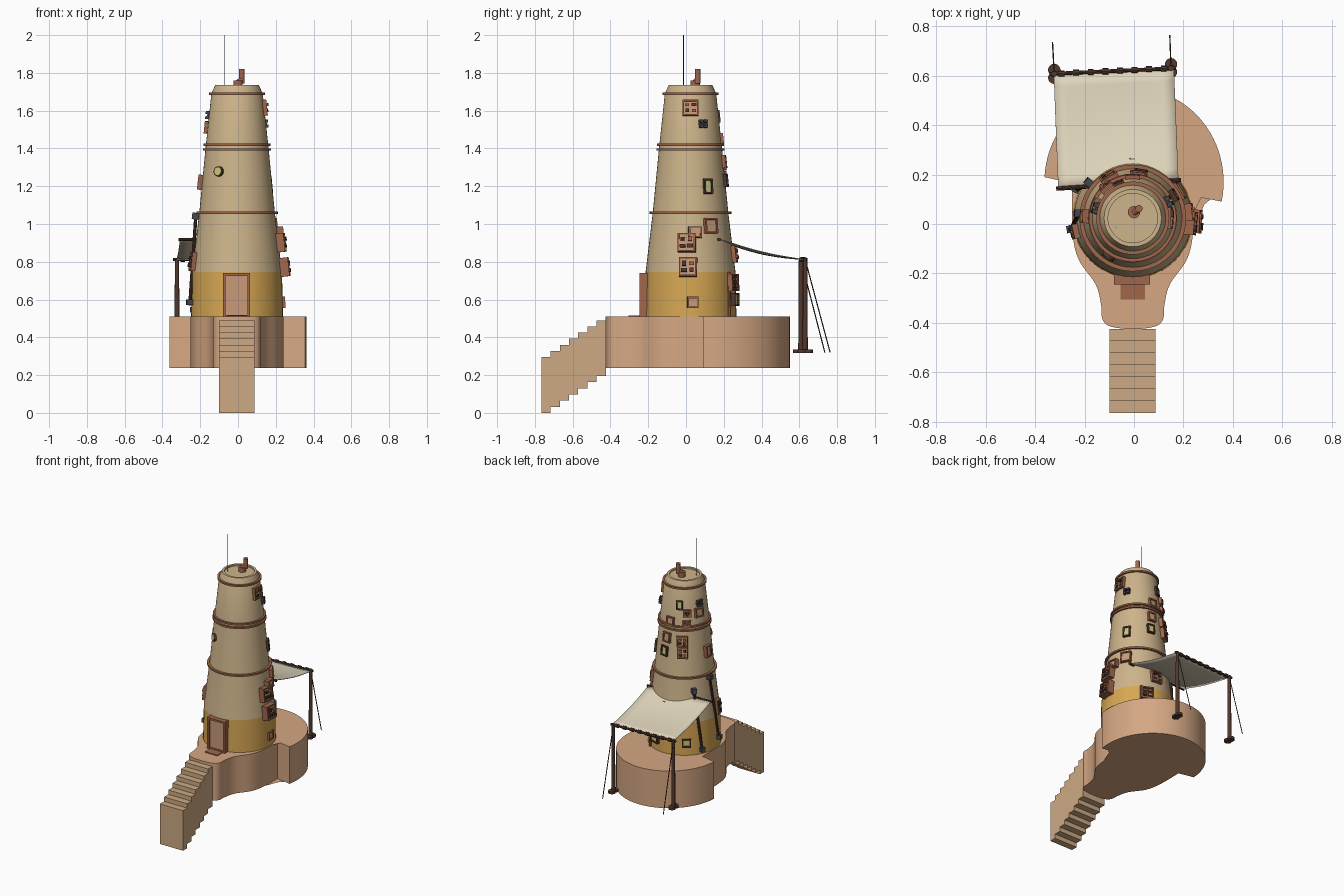
import bpy, bmesh, math, random
from mathutils import Matrix, Vector

if "Cube" in bpy.data.objects:
    bpy.data.objects.remove(bpy.data.objects["Cube"])
random.seed(4)
CX, CY = -0.005, 0.024          # tower axis


def mat(name, r, g, b):
    m = bpy.data.materials.new(name)
    m.diffuse_color = (r ** 2.2, g ** 2.2, b ** 2.2, 1)
    m.use_nodes = True
    m.node_tree.nodes["Principled BSDF"].inputs["Base Color"].default_value = m.diffuse_color
    return m


TAN = mat("tan_plaster", .80, .70, .54)
OCHRE = mat("ochre_paint", .84, .65, .33)
CLAY = mat("clay", .83, .65, .51)
STONE = mat("stair_stone", .80, .66, .51)
WOOD = mat("red_wood", .62, .40, .30)
PALE = mat("pale_wood", .78, .60, .47)
DARK = mat("dark_wood", .32, .23, .19)
METAL = mat("dark_metal", .27, .29, .32)
CLOTH = mat("cloth", .87, .83, .73)
GLASS = mat("yellow_glass", .78, .77, .48)


def finish(bm, name, *mats, smooth=True):
    bmesh.ops.recalc_face_normals(bm, faces=bm.faces)
    me = bpy.data.meshes.new(name)
    bm.to_mesh(me)
    bm.free()
    ob = bpy.data.objects.new(name, me)
    bpy.context.collection.objects.link(ob)
    for m in mats:
        me.materials.append(m)
    if smooth:
        bpy.ops.object.select_all(action='DESELECT')
        ob.select_set(True)
        bpy.context.view_layer.objects.active = ob
        bpy.ops.object.shade_smooth_by_angle(angle=math.radians(35))
    return ob


def box(bm, c, s, mi=0, M=Matrix()):
    r = bmesh.ops.create_cube(bm, size=1, matrix=M @ Matrix.Translation(c) @ Matrix.Diagonal((*s, 1)))
    for f in {f for v in r['verts'] for f in v.link_faces}:
        f.material_index = mi


def tube(bm, p, q, r, n=10, mi=0, r2=None):
    p, q = Vector(p), Vector(q)
    d = q - p
    M = Matrix.Translation((p + q) / 2) @ d.to_track_quat('Z', 'Y').to_matrix().to_4x4()
    res = bmesh.ops.create_cone(bm, cap_ends=True, segments=n, radius1=r, radius2=r2 or r, depth=d.length, matrix=M)
    for f in {f for v in res['verts'] for f in v.link_faces}:
        f.material_index = mi


def lathe(name, prof, m, n=48, closed=False):
    bm = bmesh.new()
    vs = [bm.verts.new((r, 0, z)) for r, z in prof]
    es = [bm.edges.new(e) for e in zip(vs, vs[1:])]
    if closed:
        es.append(bm.edges.new((vs[-1], vs[0])))
    bmesh.ops.spin(bm, geom=vs + es, axis=(0, 0, 1), cent=(0, 0, 0), steps=n, angle=math.tau)
    bmesh.ops.remove_doubles(bm, verts=bm.verts, dist=1e-5)
    bmesh.ops.translate(bm, verts=bm.verts, vec=(CX, CY, 0))
    return finish(bm, name, m)


def rad(z):
    return .24 if z < .745 else .237 - .108 * (z - .745)


def wall(ang, z, out=0):
    a = math.radians(ang)
    return Vector((CX + (rad(z) + out) * math.cos(a), CY + (rad(z) + out) * math.sin(a), z))


# tower: painted base, tapered shaft with sunken roof, hoops
lathe("tower_base", [(.243, .505), (.238, .745)], OCHRE)
lathe("tower_shaft", [(.238, .745), (.2, 1.06), (.167, 1.4), (.136, 1.69), (.116, 1.735),
                      (.1, 1.735), (.1, 1.725), (0, 1.725)], TAN)
for i, z in enumerate((1.06, 1.395, 1.42, 1.69)):
    r = rad(z)
    lathe(f"hoop_{i}", [(r - .01, z - .006), (r + .013, z - .006), (r + .013, z + .006), (r - .01, z + .006)],
          WOOD, closed=True)


# platform: rear disc plus a neck narrowing to the stairs
def catmull(pts, n=6):
    out = []
    for i in range(len(pts) - 1):
        a, b, c, d = [Vector(pts[min(max(i + k, 0), len(pts) - 1)]) for k in (-1, 0, 1, 2)]
        for t in (j / n for j in range(n)):
            out.append(.5 * (2 * b + (c - a) * t + (2 * a - 5 * b + 4 * c - d) * t * t + (3 * b - a - 3 * c + d) * t ** 3))
    return out + [Vector(pts[-1])]


side = [(-.25, .165), (-.25, -.02), (-.226, -.14), (-.155, -.245), (-.133, -.33), (-.128, -.385), (-.095, -.415), (CX, -.426)]
neck = catmull(side + [(2 * CX - x, y) for x, y in side[-2::-1]])
neck[-1].y = .113
disc = [Vector((.363 * math.cos(a), .17 + .38 * math.sin(a)))
        for a in (math.radians(-12 + 189 * i / 48) for i in range(49))]
bm = bmesh.new()
f = bm.faces.new([bm.verts.new((p.x, p.y, .237)) for p in disc + neck])
ext = bmesh.ops.extrude_face_region(bm, geom=[f], use_keep_orig=True)
bmesh.ops.translate(bm, verts=[v for v in ext['geom'] if isinstance(v, bmesh.types.BMVert)], vec=(0, 0, .273))
finish(bm, "platform", CLAY)

# stairs: stepped above and below
bm = bmesh.new()
for i in range(7):
    box(bm, (-.006, -.741 + i * .0487, .1475 + i * .0325), (.188, .0487, .295))
bmesh.ops.remove_doubles(bm, verts=bm.verts, dist=1e-5)
finish(bm, "stairs", STONE, smooth=False)

# door with frame and doorstep
bm = bmesh.new()
for s in (-1, 1):
    box(bm, (-.008 + s * .065, -.222, .625), (.014, .046, .23))
box(bm, (-.008, -.222, .733), (.144, .046, .014))
box(bm, (-.008, -.21, .62), (.12, .04, .22), 1)
box(bm, (-.008, -.225, .513), (.138, .04, .012))
box(bm, (-.005, -.255, .512), (.1, .1, .008))
finish(bm, "door", WOOD, PALE, smooth=False)

# chimney and aerial
bm = bmesh.new()
tube(bm, (0, .048, 1.72), (0, .048, 1.76), .025, 16)
tube(bm, (0, .045, 1.75), (.02, .062, 1.765), .014, 12)
tube(bm, (.02, .062, 1.745), (.02, .062, 1.82), .015, 14)
finish(bm, "chimney", WOOD)
bm = bmesh.new()
tube(bm, (-.073, -.013, 1.72), (-.073, -.013, 2), .0018, 6)
finish(bm, "aerial", METAL)


def frame_at(ang, z):
    return (Matrix.Translation(wall(ang, z)) @ Matrix.Rotation(math.radians(ang - 90), 4, 'Z')
            @ Matrix.Rotation(.107 if z > .745 else .02, 4, 'X'))


# framed windows and machinery panels fixed to the wall
def panel(name, ang, z, w, h, d, inner=PALE, bits=0, frame=WOOD):
    bm, M, b = bmesh.new(), frame_at(ang, z), .009
    y, dy = (d - .012) / 2, d + .012
    for s in (-1, 1):
        box(bm, (s * (w - b) / 2, y, 0), (b, dy, h), 0, M)
        box(bm, (0, y, s * (h - b) / 2), (w, dy, b), 0, M)
    box(bm, (0, y - .004, 0), (w - b, dy - .008, h - b), 1, M)
    for i in range(bits):
        c = (((i % 2) - .5) * w * .42, d, (i // 2 + .5 - bits / 4) * h * .36)
        box(bm, c, (w * random.uniform(.2, .34), random.uniform(.008, .022), h * random.uniform(.14, .26)),
            random.choice((0, 2)), M)
    finish(bm, name, frame, inner, DARK, smooth=False)


SPECS = [  # angle, z, width, height, depth, kind
    (0, 1.615, .085, .085, .016, 'm'), (29, 1.2, .052, .08, .012, 'w'), (30, .99, .075, .08, .016, 'p'),
    (-5, .9, .095, .1, .035, 'm'), (6, .955, .07, .06, .03, 'p'), (-3, .77, .095, .1, .042, 'm'),
    (3, .585, .06, .06, .014, 'p'), (66, .69, .09, .09, .022, 'd'), (72, .6, .08, .07, .02, 'w'),
    (84, .84, .08, .09, .018, 'm'), (112, 1.57, .045, .065, .012, 'w'), (131, 1.515, .055, .05, .018, 'd'),
    (130, 1.445, .055, .04, .018, 'm'), (162, 1.51, .065, .065, .018, 'p'), (120, 1.32, .075, .07, .022, 'm'),
    (121, 1.24, .07, .08, .022, 'm'), (90, 1.45, .06, .06, .014, 'p'), (84, 1.33, .06, .07, .016, 'p'),
    (80, 1.23, .055, .07, .014, 'w'), (178, 1.22, .055, .08, .022, 'p'), (193, .8, .06, .1, .022, 'd'),
    (128, .6, .06, .06, .014, 'w')]
for i, (a, z, w, h, d, k) in enumerate(SPECS):
    inner = {'w': GLASS, 'p': PALE, 'm': PALE, 'd': DARK}[k]
    panel(("window_" if k in 'wp' else "wall_panel_") + str(i), a, z, w, h, d, inner,
          4 if k in 'md' else 0, DARK if k == 'w' else WOOD)

# round front porthole
bm = bmesh.new()
M = frame_at(-122, 1.278)
tube(bm, M @ Vector((0, -.015, 0)), M @ Vector((0, .012, 0)), .027, 20)
tube(bm, M @ Vector((0, -.01, 0)), M @ Vector((0, .014, 0)), .021, 20, 1)
finish(bm, "porthole", DARK, GLASS)

# small vent clusters
for j, (a, z) in enumerate(((25, 1.53), (165, 1.575))):
    bm, M = bmesh.new(), frame_at(a, z)
    for sx in (-1, 1):
        for sz in (-1, 1):
            box(bm, (sx * .013, .005, sz * .013), (.018, .03, .016), 0, M)
    box(bm, (0, .002, 0), (.05, .016, .006), 0, M)
    finish(bm, f"vents_{j}", METAL, smooth=False)

# leaning wall pipes with end boxes
for j, (a0, z0, a1, z1) in enumerate(((153, .53, 141, .97), (190, .57, 175, 1.04))):
    bm = bmesh.new()
    tube(bm, wall(a0, z0, .014), wall(a1, z1, .014), .009, 10)
    box(bm, (0, .015, 0), (.03, .036, .035), 1, frame_at(a1, z1))
    box(bm, (0, .015, .015), (.03, .034, .03), 1, frame_at(a0, z0))
    finish(bm, f"wall_pipe_{j}", DARK, METAL)
bm = bmesh.new()
tube(bm, wall(57, .51, .006), wall(57, .745, .006), .009, 8)
finish(bm, "corner_pipe", WOOD)

# cloth awning, sagging between the wall and the posts
bm = bmesh.new()
N = 10
grid = []
for j in range(N + 1):
    t = j / N
    row = []
    for i in range(N + 1):
        u = i / N
        x = (-.307 + .487 * u) * (1 - t) + (-.325 + .487 * u) * t
        y = (.145 + .035 * u) * (1 - t) + (.602 + .022 * u) * t
        z = .92 - .108 * t - .022 * math.sin(math.pi * t) * math.sin(math.pi * (.2 + .6 * u))
        row.append(bm.verts.new((x, y, z)))
    grid.append(row)
for j in range(N):
    for i in range(N):
        bm.faces.new((grid[j][i], grid[j][i + 1], grid[j + 1][i + 1], grid[j + 1][i]))
ob = finish(bm, "awning_cloth", CLOTH)
mod = ob.modifiers.new("thickness", 'SOLIDIFY')
mod.thickness, mod.offset = .004, 0

# awning rails, lashings, posts, feet and guy ropes
bm = bmesh.new()
L, R = Vector((-.323, .608, .812)), Vector((.15, .631, .812))
tube(bm, L - Vector((.02, 0, 0)), R + Vector((.02, 0, 0)), .008)
tube(bm, (-.315, .143, .918), (.19, .178, .918), .009)
for i in range(8):
    p = L.lerp(R, (i + .5) / 8)
    tube(bm, p - Vector((.012, 0, 0)), p + Vector((.012, 0, 0)), .013, 8)
finish(bm, "awning_rails", DARK)
for n, p, end in (("left", L, (-.33, .735, .32)), ("right", R, (.145, .763, .32))):
    bm = bmesh.new()
    tube(bm, (p.x, p.y, .325), p + Vector((0, 0, .008)), .014, 12, r2=.011)
    for y in (-.016, .016):
        tube(bm, (p.x, p.y + y, .318), (p.x, p.y + y, .336), .025, 14)
    finish(bm, n + "_post", DARK)
    bm = bmesh.new()
    tube(bm, p, end, .003, 6)
    finish(bm, n + "_guy_rope", DARK)
